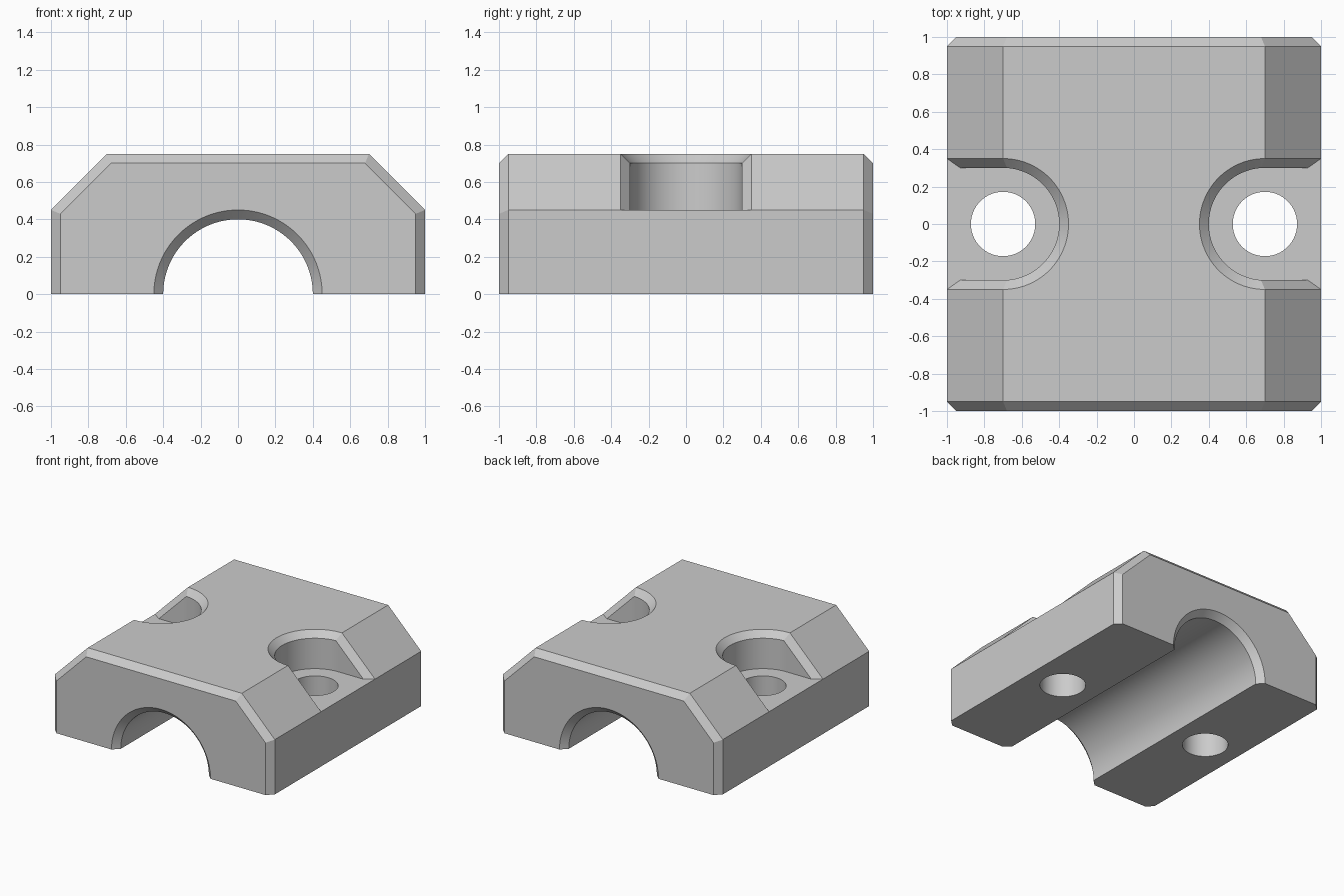
import bpy, bmesh
from math import pi, sin, cos, sqrt, tan

cube = bpy.data.objects.get("Cube")
if cube:
    bpy.data.objects.remove(cube, do_unlink=True)

WIDTH, FLOOR, HEIGHT = 1.0, 0.45, 0.75   # half width, shoulder height, top
BEVEL = 0.05
BOLT_X = 0.7

grey = bpy.data.materials.new("light grey")
grey.use_nodes = True
colour = (0.6, 0.6, 0.6, 1)
grey.diffuse_color = colour
grey.node_tree.nodes["Principled BSDF"].inputs["Base Color"].default_value = colour


def loft(name, rings):
    """Closed solid skinned through rings of equal length."""
    bm = bmesh.new()
    loops = [[bm.verts.new(p) for p in ring] for ring in rings]
    n = len(loops[0])
    for a, b in zip(loops, loops[1:]):
        for i in range(n):
            j = (i + 1) % n
            bm.faces.new((a[i], a[j], b[j], b[i]))
    bm.faces.new(loops[0])
    bm.faces.new(loops[-1])
    bmesh.ops.recalc_face_normals(bm, faces=bm.faces)
    mesh = bpy.data.meshes.new(name)
    bm.to_mesh(mesh)
    bm.free()
    mesh.materials.append(grey)
    obj = bpy.data.objects.new(name, mesh)
    bpy.context.collection.objects.link(obj)
    return obj


def body_ring(y, d):
    """Clamp outline inset by d everywhere except along the flat base."""
    t = d * tan(pi / 8)
    half = [(WIDTH - d, 0), (WIDTH - d, FLOOR - t), (BOLT_X - t, HEIGHT - d)]
    outline = half + [(-x, z) for x, z in reversed(half)]
    return [(x, y, z) for x, z in outline]


def circle_y(y, r, n=128):
    return [(r * cos(2 * pi * i / n), y, r * sin(2 * pi * i / n)) for i in range(n)]


def circle_z(x, z, r, n=96):
    return [(x + r * cos(2 * pi * i / n), r * sin(2 * pi * i / n), z) for i in range(n)]


def slot_ring(side, z, r, n=64):
    """Half round around the bolt axis, open towards the outer side."""
    arc = [(side * (BOLT_X - r * sin(pi * i / n)), r * cos(pi * i / n), z)
           for i in range(n + 1)]
    return arc + [(side * 1.5, -r, z), (side * 1.5, r, z)]


def slope_ring(side, z):
    """Bevel section lying across the sloped shoulder at height z."""
    x = WIDTH + FLOOR - z
    return [(side * (x + n * sqrt(2)), s * (0.35 + n), z)
            for n, s in ((-BEVEL, -1), (-BEVEL, 1), (BEVEL, 1), (BEVEL, -1))]


# Main block with bevelled ends
body = loft("clamp_body", [body_ring(-1, BEVEL), body_ring(-1 + BEVEL, 0),
                           body_ring(1 - BEVEL, 0), body_ring(1, BEVEL)])

# Shaft bore flared at both ends
cutters = [loft("bore_cutter", [circle_y(y, r) for y, r in (
    (-1.05, 0.5), (-0.95, 0.4), (0.95, 0.4), (1.05, 0.5))])]

# Bolt pockets, their bevelled rims and the bolt holes
for side, label in ((1, "left"), (-1, "right")):
    cutters += [
        loft(label + "_pocket_cutter",
             [slot_ring(side, FLOOR, 0.3), slot_ring(side, 1, 0.3)]),
        loft(label + "_rim_cutter",
             [slot_ring(side, HEIGHT - BEVEL, 0.3), slot_ring(side, HEIGHT + BEVEL, 0.4)]),
        loft(label + "_slope_rim_cutter",
             [slope_ring(side, FLOOR), slope_ring(side, 0.9)]),
        loft(label + "_hole_cutter",
             [circle_z(side * BOLT_X, -0.1, 0.172), circle_z(side * BOLT_X, 0.6, 0.172)]),
    ]

# Cut everything out of the block
bpy.ops.object.select_all(action='DESELECT')
bpy.context.view_layer.objects.active = body
body.select_set(True)
for cutter in cutters:
    cutter.hide_render = True
    mod = body.modifiers.new(cutter.name, 'BOOLEAN')
    mod.operation, mod.solver, mod.object = 'DIFFERENCE', 'EXACT', cutter
    bpy.ops.object.modifier_apply(modifier=mod.name)
    bpy.data.objects.remove(cutter, do_unlink=True)

bpy.ops.object.shade_smooth_by_angle(angle=pi / 9)
